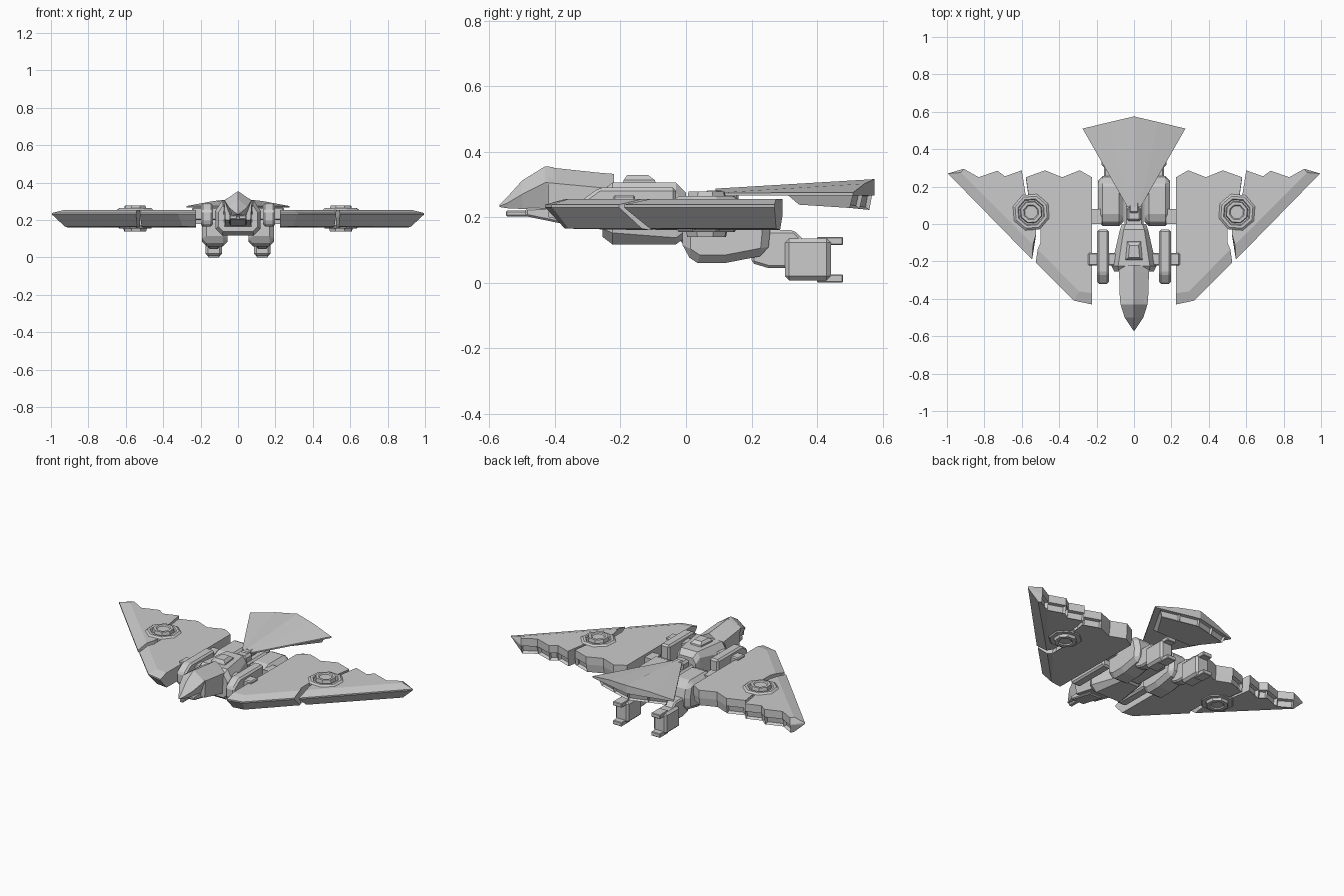
import bpy, bmesh, math
from mathutils import Vector


def finish(bm, name, mirror=False, bevel=0):
    bmesh.ops.recalc_face_normals(bm, faces=bm.faces)
    me = bpy.data.meshes.new(name)
    bm.to_mesh(me)
    bm.free()
    ob = bpy.data.objects.new(name, me)
    bpy.context.collection.objects.link(ob)
    if bevel:
        m = ob.modifiers.new("Bevel", 'BEVEL')
        m.width, m.segments = bevel, 1
        m.limit_method, m.angle_limit = 'ANGLE', math.radians(35)
    if mirror:
        ob.modifiers.new("Mirror", 'MIRROR').use_axis[0] = True
    return ob


def loft_bm(rings):
    bm = bmesh.new()
    vs = [[bm.verts.new(p) for p in r] for r in rings]
    n = len(rings[0])
    bands = []
    for a, b in zip(vs, vs[1:]):
        bands.append([bm.faces.new((a[i], a[(i + 1) % n], b[(i + 1) % n], b[i])) for i in range(n)])
    bm.faces.new(vs[0])
    bm.faces.new(vs[-1])
    return bm, bands


def loft(name, rings, **kw):
    return finish(loft_bm(rings)[0], name, **kw)


def side_prism(name, profile, x0, x1, **kw):
    return loft(name, [[(x, y, z) for y, z in profile] for x in (x0, x1)], **kw)


def box(name, x, y, z, **kw):
    return side_prism(name, [(y[0], z[0]), (y[1], z[0]), (y[1], z[1]), (y[0], z[1])], x[0], x[1], **kw)


def house(y, w, low, eave, ridge, lw=0.6):
    return [(-w * lw, y, low), (w * lw, y, low), (w, y, eave), (0, y, ridge), (-w, y, eave)]


# Head: neck and faceted beak, with a small mouth piece
loft("neck", [house(-0.22, 0.08, 0.16, 0.285, 0.332, 0.9), house(-0.26, 0.08, 0.165, 0.29, 0.335, 0.9),
              house(-0.42, 0.075, 0.20, 0.305, 0.352, 0.9)])
loft("beak", [house(-0.405, 0.072, 0.225, 0.305, 0.353), house(-0.43, 0.072, 0.225, 0.305, 0.355),
              house(-0.50, 0.05, 0.225, 0.27, 0.312), house(-0.545, 0.02, 0.227, 0.243, 0.262),
              house(-0.57, 0.003, 0.231, 0.233, 0.237)])
side_prism("jaw", [(-0.49, 0.203), (-0.33, 0.17), (-0.33, 0.235), (-0.49, 0.227)], -0.045, 0.045, bevel=0.006)
box("mouth_barrel", (-0.012, 0.012), (-0.55, -0.46), (0.202, 0.22), bevel=0.004)


# Torso: octagonal sections tapering to the waist
def section(y, w, z0, z1, c):
    return [(-w + c, y, z0), (w - c, y, z0), (w, y, z0 + c), (w, y, z1 - c * 1.6),
            (w - c, y, z1), (-w + c, y, z1), (-w, y, z1 - c * 1.6), (-w, y, z0 + c)]


loft("torso", [section(-0.255, 0.105, 0.14, 0.28, 0.025), section(-0.225, 0.12, 0.117, 0.305, 0.035),
               section(-0.03, 0.075, 0.117, 0.305, 0.02), section(0.0, 0.065, 0.14, 0.275, 0.02)])
loft("back_hatch", [[(-a, y0, z), (a, y0, z), (a * .8, y1, z), (-a * .8, y1, z)] for a, y0, y1, z in
                    ((0.045, -0.195, -0.09, 0.295), (0.045, -0.19, -0.095, 0.313), (0.03, -0.18, -0.115, 0.328))])
box("waist", (-0.05, 0.05), (-0.02, 0.22), (0.12, 0.235), bevel=0.01)
box("tail_hinge", (-0.038, 0.038), (0.015, 0.09), (0.22, 0.275), bevel=0.012)
box("tail_stem", (-0.025, 0.025), (0.06, 0.16), (0.24, 0.282), bevel=0.006)

# Shoulder pods and wing shafts
side_prism("shoulder_pod", [(-0.32, 0.185), (-0.30, 0.165), (-0.03, 0.165), (-0.03, 0.29), (-0.265, 0.29),
                            (-0.32, 0.25)], 0.135, 0.197, mirror=True, bevel=0.01)
box("wing_shaft", (0.09, 0.245), (-0.222, -0.155), (0.2, 0.268), mirror=True, bevel=0.006)
box("wing_inner_link", (0.17, 0.25), (0.0, 0.08), (0.18, 0.24), mirror=True)

# Thighs, ankles and feet with prongs
side_prism("thigh", [(-0.01, 0.09), (0.035, 0.06), (0.12, 0.06), (0.25, 0.085), (0.257, 0.16), (0.24, 0.235),
                     (0.20, 0.25), (0.03, 0.25), (-0.01, 0.21)], 0.055, 0.192, mirror=True, bevel=0.024)
side_prism("ankle", [(0.2, 0.06), (0.25, 0.045), (0.33, 0.045), (0.36, 0.13), (0.33, 0.16), (0.2, 0.16)],
           0.1, 0.16, mirror=True, bevel=0.008)
box("foot", (0.085, 0.173), (0.302, 0.442), (0.007, 0.135), mirror=True, bevel=0.013)
for name, z in (("lower_toe", (0.0, 0.025)), ("upper_toe", (0.115, 0.14))):
    box(name, (0.1, 0.16), (0.40, 0.48), z, mirror=True, bevel=0.003)

# Tail fan: folded upper plate and thicker block beneath
fan = [(-0.275, 0.51, 0.275), (-0.13, 0.545, 0.302), (0, 0.575, 0.316), (0.13, 0.545, 0.302), (0.275, 0.51, 0.275),
       (0.035, 0.09, 0.274), (0, 0.09, 0.287), (-0.035, 0.09, 0.274)]
bm = bmesh.new()
top = [bm.verts.new(p) for p in fan]
low = [bm.verts.new((x, y, 0.266)) for x, y, z in fan]
for vs in (top, low):
    for q in ((0, 1, 7), (1, 2, 6, 7), (2, 3, 5, 6), (3, 4, 5)):
        bm.faces.new([vs[i] for i in q])
for i in range(8):
    j = (i + 1) % 8
    bm.faces.new((top[i], top[j], low[j], low[i]))
finish(bm, "tail_fan")
bm, bands = loft_bm([[(-0.12, 0.31, 0.268), (0.12, 0.31, 0.268), (0.235, 0.51, 0.268), (0.118, 0.54, 0.268),
                      (0, 0.568, 0.268), (-0.118, 0.54, 0.268), (-0.235, 0.51, 0.268)],
                     [(-0.12, 0.345, 0.238), (0.12, 0.345, 0.238), (0.22, 0.50, 0.228), (0.115, 0.53, 0.225),
                      (0, 0.56, 0.222), (-0.115, 0.53, 0.225), (-0.22, 0.50, 0.228)]])
bmesh.ops.recalc_face_normals(bm, faces=bm.faces)
bmesh.ops.inset_individual(bm, faces=bands[0][2:6], thickness=0.009, depth=-0.012)
finish(bm, "tail_underblock")


# Wing panels: sharp leading edge, flat top and bottom, recessed trailing feathers
def wing_panel(name, lead, trail):
    mid = [(x, y, 0.23) for x, y, u, v in lead] + [(x, y, 0.208) for x, y in trail]
    top = [(u, v, 0.255) for x, y, u, v in lead] + [(x, y, 0.255) for x, y in trail]
    edge = [(x, y, 0.238) for x, y, u, v in lead] + [(x, y, 0.213) for x, y in trail]
    low = [(u, v, 0.165) for x, y, u, v in lead] + [(x, y - 0.008, 0.16) for x, y in trail]
    bm, bands = loft_bm([low, mid, edge, top])
    bmesh.ops.recalc_face_normals(bm, faces=bm.faces)
    n = len(lead)
    bmesh.ops.inset_individual(bm, faces=bands[0][n:n + 4], thickness=0.009, depth=-0.018)
    bmesh.ops.triangulate(bm, faces=[f for f in bm.faces if len(f.verts) > 4])
    finish(bm, name, mirror=True)


wing_panel("inner_wing",
           [(0.225, -0.43, 0.225, -0.37), (0.32, -0.41, 0.295, -0.36), (0.525, -0.205, 0.515, -0.135)],
           [(0.50, -0.10), (0.50, 0.10), (0.565, 0.16), (0.578, 0.25), (0.475, 0.287), (0.385, 0.25),
            (0.29, 0.287), (0.225, 0.25)][0:3] + [(0.578, 0.25), (0.475, 0.287), (0.385, 0.25),
                                                  (0.29, 0.287), (0.225, 0.25)])
wing_panel("outer_wing",
           [(0.545, -0.19, 0.54, -0.11), (0.995, 0.27, 0.925, 0.275)],
           [(0.91, 0.295), (0.83, 0.25), (0.73, 0.285), (0.69, 0.255), (0.60, 0.287), (0.58, 0.16), (0.52, 0.10),
            (0.525, -0.06)])

# Octagonal hub through each wing, stepped on both sides
hub = []
for r, z in ((0.035, 0.146), (0.042, 0.139), (0.062, 0.139), (0.066, 0.155), (0.09, 0.155), (0.102, 0.17),
             (0.102, 0.255), (0.09, 0.264), (0.075, 0.264), (0.07, 0.258), (0.062, 0.258), (0.058, 0.278),
             (0.042, 0.278), (0.036, 0.272)):
    hub.append([(0.55 + r * math.cos(math.pi * (i / 4 + 0.1)), 0.063 + r * math.sin(math.pi * (i / 4 + 0.1)), z)
                for i in range(8)])
loft("wing_hub", hub, mirror=True)
